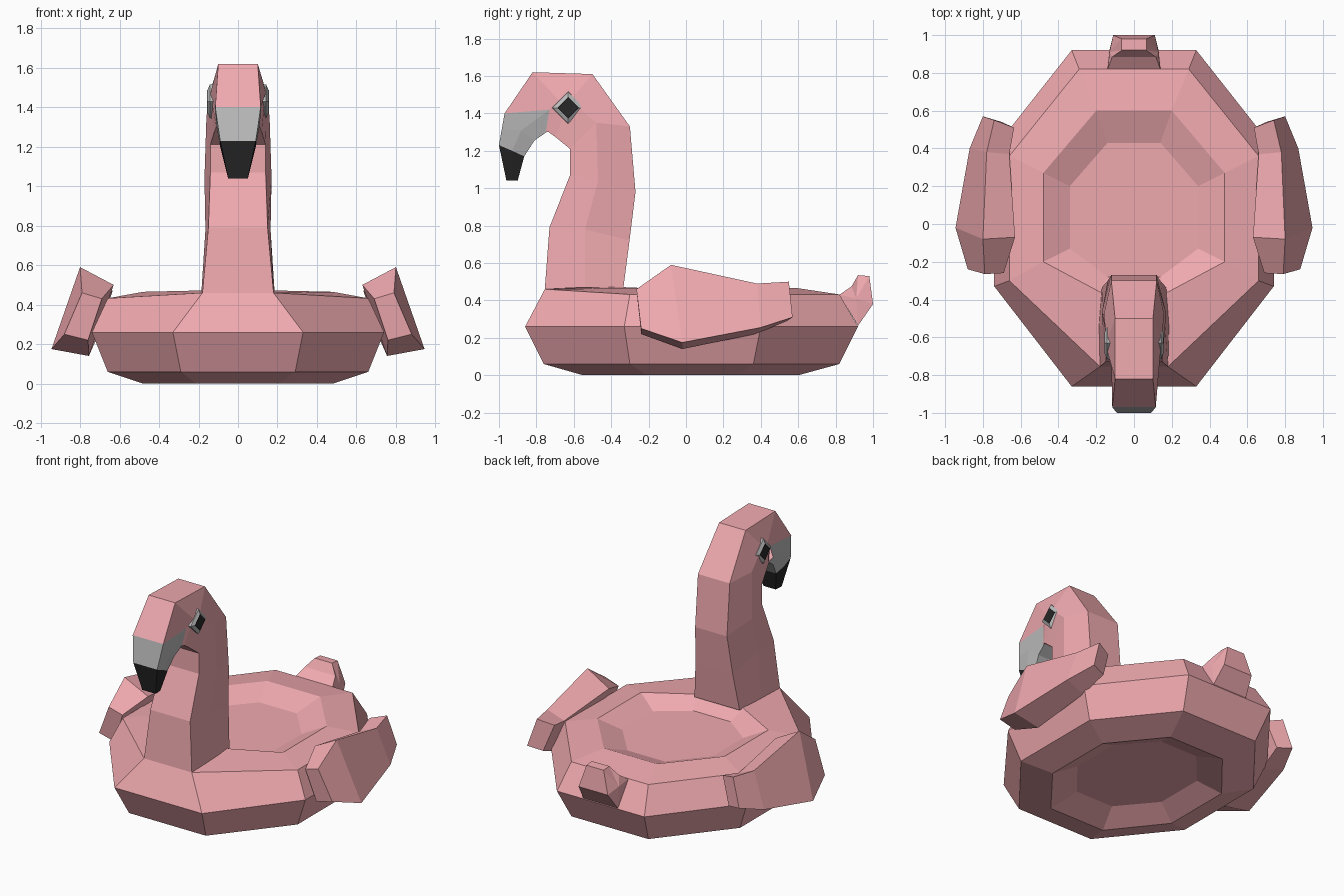
import bpy, bmesh
from mathutils import Vector

if "Cube" in bpy.data.objects:
    bpy.data.objects.remove(bpy.data.objects["Cube"])


def material(name, rgb):
    m = bpy.data.materials.new(name)
    m.diffuse_color = (*rgb, 1)
    m.use_nodes = True
    m.node_tree.nodes["Principled BSDF"].inputs["Base Color"].default_value = m.diffuse_color
    return m


PINK = material("pink", (0.87, 0.40, 0.43))
GREY = material("grey", (0.5, 0.5, 0.5))
BLACK = material("black", (0.02, 0.02, 0.02))


def finish(name, bm, mats):
    bmesh.ops.recalc_face_normals(bm, faces=bm.faces)
    me = bpy.data.meshes.new(name)
    bm.to_mesh(me)
    bm.free()
    for m in mats:
        me.materials.append(m)
    ob = bpy.data.objects.new(name, me)
    bpy.context.collection.objects.link(ob)
    return ob


def loft(name, rings, mats=(PINK,), dark_from=99):
    """Skin a list of equal-length point rings and cap both ends."""
    bm = bmesh.new()
    vs = [[bm.verts.new(p) for p in r] for r in rings]
    n = len(rings[0])
    for i in range(len(vs) - 1):
        for j in range(n):
            k = (j + 1) % n
            f = bm.faces.new((vs[i][j], vs[i][k], vs[i + 1][k], vs[i + 1][j]))
            f.material_index = int(i >= dark_from)
    bm.faces.new(vs[0])
    bm.faces.new(vs[-1]).material_index = int(len(vs) - 2 >= dark_from)
    return finish(name, bm, mats)


def octagon(af, yf, x, s1, s2, ab, yb, zf, zb):
    half = [(af, yf, zf), (x, s1, zb), (x, s2, zb), (ab, yb, zb)]
    return half + [(-p[0], p[1], p[2]) for p in reversed(half)]


def hexagon(front, mid, back):
    """Mirrored section from three (width, y, z) points."""
    half = [front, mid, back]
    return half + [(-p[0], p[1], p[2]) for p in reversed(half)]


def mirror(ob):
    ob.modifiers.new("mirror", 'MIRROR')


# Float body: octagonal rings from lower recess, around the outside, to upper recess
loft("float_body", [
    octagon(.14, -.38, .34, -.14, .20, .14, .43, .07, .07),
    octagon(.21, -.55, .48, -.21, .27, .21, .60, 0, 0),
    octagon(.29, -.76, .66, -.30, .36, .29, .82, .06, .06),
    octagon(.33, -.86, .74, -.33, .40, .33, .92, .26, .26),
    octagon(.18, -.755, .66, -.30, .36, .29, .82, .46, .432),
    octagon(.18, -.36, .48, -.20, .27, .20, .60, .472, .465),
    octagon(.14, -.28, .34, -.13, .20, .14, .43, .40, .40),
])

# Neck and head
loft("neck_and_head", [hexagon(*s) for s in [
    ((.18, -.755, .46), (.185, -.54, .47), (.17, -.335, .465)),
    ((.15, -.73, .79), (.165, -.54, .78), (.14, -.302, .72)),
    ((.14, -.62, 1.07), (.17, -.47, 1.04), (.12, -.27, .98)),
    ((.14, -.62, 1.21), (.16, -.48, 1.35), (.12, -.30, 1.33)),
    ((.12, -.70, 1.275), (.145, -.62, 1.47), (.10, -.50, 1.61)),
    ((.11, -.735, 1.30), (.14, -.68, 1.47), (.10, -.82, 1.62)),
    ((.10, -.75, 1.30), (.12, -.73, 1.42), (.115, -.97, 1.40)),
]])

# Hooked beak with a black tip
loft("beak", [hexagon(*s) for s in [
    ((.10, -.745, 1.30), (.12, -.73, 1.42), (.115, -.97, 1.40)),
    ((.09, -.81, 1.255), (.11, -.88, 1.31), (.103, -.985, 1.315)),
    ((.075, -.865, 1.17), (.09, -.93, 1.20), (.09, -1.0, 1.23)),
    ((.045, -.90, 1.04), (.05, -.93, 1.04), (.05, -.96, 1.04)),
]], (GREY, BLACK), 2)


# Diamond eyes
def diamond(x, r):
    return [(x, -.63 + r * a, 1.43 + r * b) for a, b in ((1, 0), (0, 1), (-1, 0), (0, -1))]


mirror(loft("eyes", [diamond(.11, .09), diamond(.143, .085),
                     diamond(.155, .057), diamond(.157, .055)], (GREY, BLACK), 2))

# Wings: stations of outer top, outer bottom, inner bottom, inner top
mirror(loft("wings", [
    [(.79, -.265, .46), (.88, -.24, .25), (.76, -.24, .22), (.69, -.26, .43)],
    [(.80, -.08, .59), (.945, -.02, .175), (.755, -.02, .14), (.63, -.07, .50)],
    [(.78, .38, .49), (.87, .40, .255), (.72, .37, .22), (.66, .37, .44)],
    [(.74, .55, .50), (.80, .57, .31), (.70, .54, .29), (.635, .51, .47)],
]))

# Tail: mirrored side profile of (width, y, z) with a bulged side centre
profile = [(.14, .82, .43), (.115, .885, .475), (.065, .92, .535), (.065, .98, .53),
           (.11, 1.0, .38), (.13, .92, .265)]
bm = bmesh.new()
sides = []
for s in (1, -1):
    ring = [bm.verts.new((s * x, y, z)) for x, y, z in profile]
    hub = bm.verts.new((s * .13, .91, .41))
    for a, b in zip(ring, ring[1:] + ring[:1]):
        bm.faces.new((a, b, hub))
    sides.append(ring)
for i in range(len(profile)):
    k = (i + 1) % len(profile)
    bm.faces.new((sides[0][i], sides[0][k], sides[1][k], sides[1][i]))
finish("tail", bm, (PINK,))
